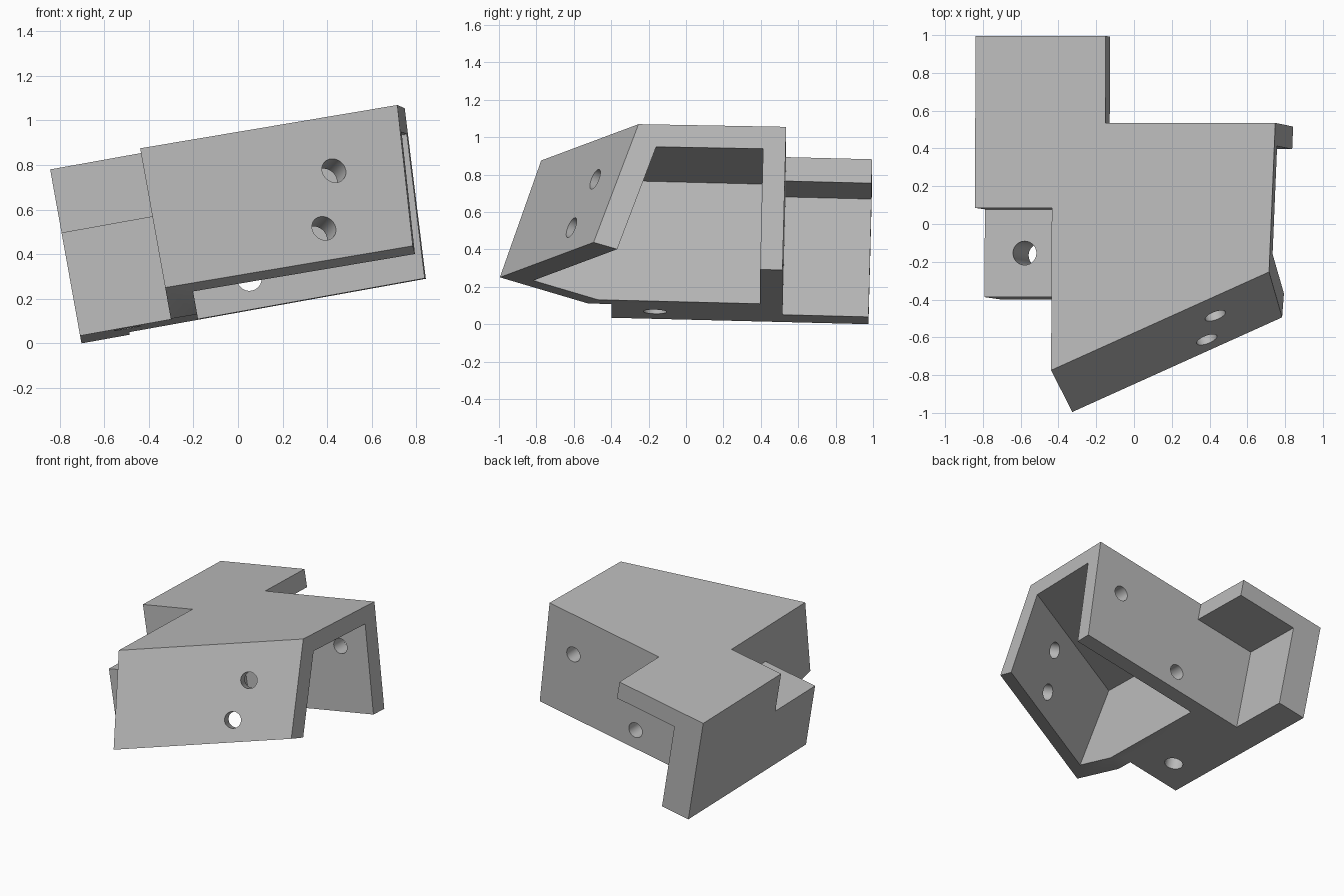
import bpy
import bmesh
from math import radians
from mathutils import Matrix, Vector

cube = bpy.data.objects.get("Cube")
if cube:
    bpy.data.objects.remove(cube)

grey = bpy.data.materials.new("plain_grey")
grey.use_nodes = True
COLOUR = (0.5, 0.5, 0.5, 1)
grey.diffuse_color = COLOUR
grey.node_tree.nodes["Principled BSDF"].inputs["Base Color"].default_value = COLOUR

WALL = 0.12        # wall thickness
BOTTOM = -0.77     # underside level, top face is at zero
LEFT = -0.443      # outer face of the hollow body's side wall
OUTER = -0.857     # outer face of the side block
BACK = 0.54
LIP = -0.64        # lower edge of the sloping front wall


def make_object(name, bm):
    bmesh.ops.recalc_face_normals(bm, faces=bm.faces)
    mesh = bpy.data.meshes.new(name)
    bm.to_mesh(mesh)
    bm.free()
    obj = bpy.data.objects.new(name, mesh)
    bpy.context.scene.collection.objects.link(obj)
    return obj


def hull(points):
    bm = bmesh.new()
    for p in points:
        bm.verts.new(p)
    bmesh.ops.convex_hull(bm, input=bm.verts)
    bmesh.ops.dissolve_limit(bm, angle_limit=radians(0.2), verts=bm.verts, edges=bm.edges)
    return bm


def box(name, xs, ys, zs):
    return make_object(name, hull([(x, y, z) for x in xs for y in ys for z in zs]))


def drill(name, centre, axis, radius, depth):
    bm = bmesh.new()
    turn = Vector(axis).to_track_quat('Z', 'Y').to_matrix().to_4x4()
    bmesh.ops.create_cone(bm, cap_ends=True, segments=40, radius1=radius, radius2=radius,
                          depth=depth, matrix=Matrix.Translation(centre) @ turn)
    return make_object(name, bm)


def front(x, z):
    """Y of the sloping, skewed front face."""
    return -0.77 + 0.445 * (x - LEFT) + 0.32 * z


# Hollow body: outer solid, trimmed by the slightly skewed end plane
points = []
for x in (LEFT, 1.0):
    points += [(x, front(x, 0), 0), (x, BACK, 0), (x, BACK, BOTTOM),
               (x, front(x, LIP) + 0.475, BOTTOM), (x, front(x, LIP), LIP)]
bm = hull(points)
cut = bmesh.ops.bisect_plane(bm, geom=bm.verts[:] + bm.edges[:] + bm.faces[:],
                             plane_co=(0.727, -0.25, 0), plane_no=(1, -0.038, -0.055),
                             clear_outer=True)
rim = [g for g in cut["geom_cut"] if isinstance(g, bmesh.types.BMEdge)]
bmesh.ops.holes_fill(bm, edges=rim, sides=0)
bracket = make_object("corner_bracket", bm)

# Cavity, open below and at the end
cavity = make_object("cavity_cutter", hull(
    [(x, y, z) for x in (LEFT + WALL, 1.2) for z in (-WALL, -1.0)
     for y in (front(x, z) + 0.137, BACK - WALL)]))

# Solid pieces on the side
additions = [
    box("side_block", (OUTER, -0.4), (0.09, BACK), (BOTTOM, 0)),
    box("rear_wall", (OUTER, -0.637), (0.3, 1.0), (BOTTOM, 0)),
    box("rear_tab", (OUTER, -0.157), (0.45, 1.0), (-0.13, 0)),
    box("mounting_lug", (OUTER, -0.38), (-0.375, 0.2), (BOTTOM, -0.3)),
]
# Keep the tab from filling the cavity: it only overlaps the back wall
# Bolt holes
face_normal = Vector((0.445, -1, 0.32))
holes = [
    drill("lug_hole", (-0.642, -0.142, -0.5), (0, 0, 1), 0.063, 1.2),
    drill("back_hole_high", (0.51, 0.48, -0.297), (0, 1, 0), 0.055, 0.3),
    drill("back_hole_low", (-0.064, 0.48, -0.632), (0, 1, 0), 0.055, 0.3),
]
for x, z in ((0.395, -0.245), (0.305, -0.495)):
    holes.append(drill("front_hole", (x, front(x, z), z), face_normal, 0.057, 0.4))

# Combine, then bake
helpers = [cavity] + additions + holes
for helper in helpers:
    helper.hide_render = True
    mod = bracket.modifiers.new(helper.name, 'BOOLEAN')
    mod.operation = 'UNION' if helper in additions else 'DIFFERENCE'
    mod.solver = 'EXACT'
    mod.object = helper
bpy.context.view_layer.update()
baked = bpy.data.meshes.new_from_object(bracket.evaluated_get(bpy.context.evaluated_depsgraph_get()))
bracket.modifiers.clear()
bracket.data = baked
for helper in helpers:
    bpy.data.objects.remove(helper)

# Tilt the whole bracket and stand it on the ground
baked.transform(Matrix.Rotation(radians(-10.2), 4, 'Y') @ Matrix.Rotation(radians(-1.45), 4, 'X'))
low, high = [Vector([f(v.co[i] for v in baked.vertices) for i in range(3)]) for f in (min, max)]
middle = (low + high) / 2
baked.transform(Matrix.Translation((-middle.x, -middle.y, -low.z)))

baked.materials.clear()
baked.materials.append(grey)
for poly in baked.polygons:
    poly.material_index = 0
bpy.ops.object.select_all(action='DESELECT')
bracket.select_set(True)
bpy.context.view_layer.objects.active = bracket
bpy.ops.object.shade_smooth_by_angle(angle=radians(30))
